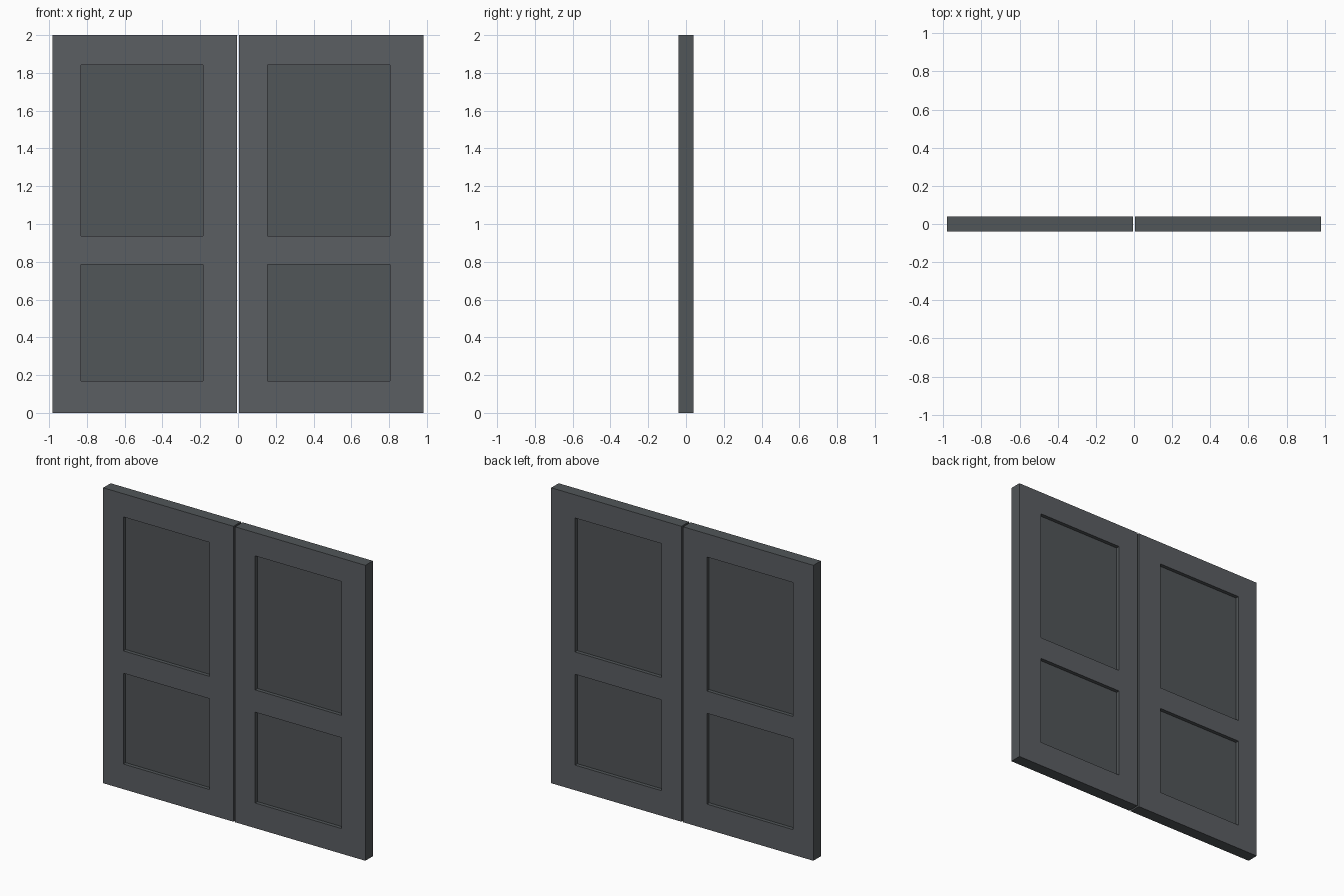
import bpy, bmesh
from mathutils import Vector

if "Cube" in bpy.data.objects:
    bpy.data.objects.remove(bpy.data.objects["Cube"])

WIDTH, GAP, HEIGHT, HALF_T = 0.976, 0.012, 2.0, 0.04
RECESS = 0.025
PANEL_X = (0.151, 0.798)                      # measured from the leaf's left edge
PANELS_Z = ((0.17, 0.785), (0.936, 1.843))    # lower and upper panel


def material(name, rgb):
    m = bpy.data.materials.new(name)
    m.diffuse_color = (*rgb, 1)
    m.use_nodes = True
    m.node_tree.nodes["Principled BSDF"].inputs["Base Color"].default_value = m.diffuse_color
    return m


frame_mat = material("frame_grey", (0.105, 0.112, 0.124))
panel_mat = material("panel_grey", (0.083, 0.092, 0.098))


def door_mesh():
    bm = bmesh.new()
    # Slab with its lower left corner at the origin
    bmesh.ops.create_cube(bm, size=1)
    bmesh.ops.scale(bm, vec=(WIDTH, 2 * HALF_T, HEIGHT), verts=bm.verts)
    bmesh.ops.translate(bm, vec=(WIDTH / 2, 0, HEIGHT / 2), verts=bm.verts)

    # Cut lines for stiles and rails
    cuts = [(Vector((x, 0, 0)), Vector((1, 0, 0))) for x in PANEL_X]
    cuts += [(Vector((0, 0, z)), Vector((0, 0, 1))) for pz in PANELS_Z for z in pz]
    for co, no in cuts:
        bmesh.ops.bisect_plane(bm, geom=bm.verts[:] + bm.edges[:] + bm.faces[:],
                               plane_co=co, plane_no=no)
    bm.normal_update()

    # Frame colour on both broad faces, panels sunk into each of them
    panels = []
    for f in bm.faces:
        c = f.calc_center_median()
        broad = abs(f.normal.y) > 0.5
        f.material_index = 0 if broad else 1
        if (broad and PANEL_X[0] < c.x < PANEL_X[1]
                and any(a < c.z < b for a, b in PANELS_Z)):
            f.material_index = 1
            panels.append(f)
    bmesh.ops.inset_individual(bm, faces=panels, thickness=0, depth=-RECESS)

    mesh = bpy.data.meshes.new("door_leaf")
    bm.to_mesh(mesh)
    bm.free()
    mesh.materials.append(frame_mat)
    mesh.materials.append(panel_mat)
    return mesh


# Two identical leaves side by side
leaf = door_mesh()
for name, x in (("left_door", -WIDTH - GAP / 2), ("right_door", GAP / 2)):
    ob = bpy.data.objects.new(name, leaf)
    ob.location.x = x
    bpy.context.collection.objects.link(ob)
